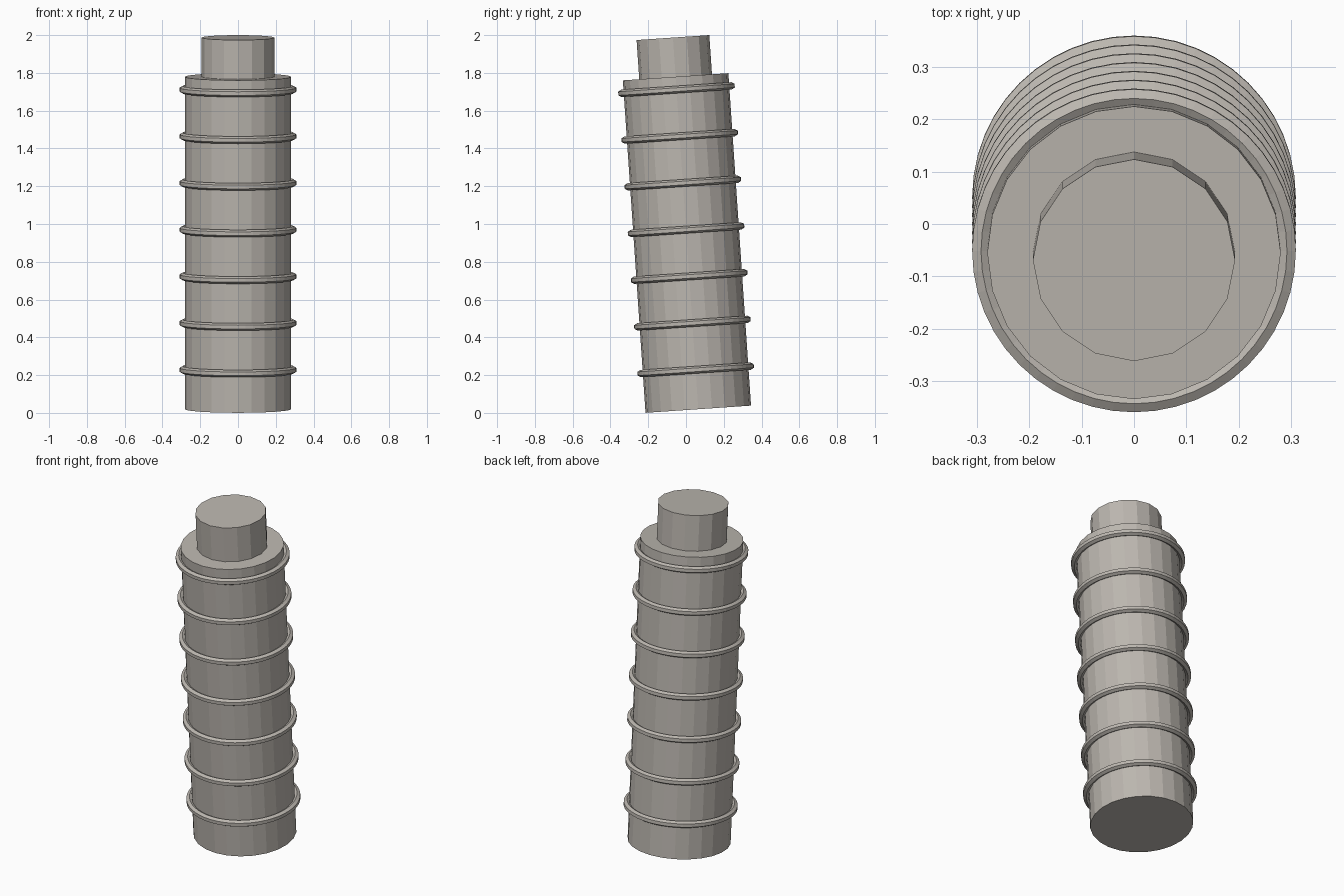
import bpy
import math
from mathutils import Matrix

cube = bpy.data.objects.get("Cube")
if cube:
    bpy.data.objects.remove(cube, do_unlink=True)

# Single stone colour
stone = bpy.data.materials.new("warm_grey_stone")
stone.use_nodes = True
colour = (0.50, 0.47, 0.43, 1)
stone.diffuse_color = colour
stone.node_tree.nodes["Principled BSDF"].inputs["Base Color"].default_value = colour

# Leaning axis of the tower, measured from the centre of its base
LEAN = Matrix.Translation((0, 0.065, 0.0195)) @ Matrix.Rotation(math.radians(3.9), 4, 'X')


def place(name, height):
    obj = bpy.context.object
    obj.name = name
    obj.matrix_world = LEAN @ Matrix.Translation((0, 0, height))
    obj.data.materials.append(stone)


def drum(name, sides, radius, bottom, top):
    bpy.ops.mesh.primitive_cylinder_add(vertices=sides, radius=radius, depth=top - bottom)
    place(name, (bottom + top) / 2)


# Main shaft and the narrower belfry on top
drum("tower_shaft", 24, 0.28, 0, 1.764)
drum("belfry", 16, 0.193, 1.764, 1.972)

# Evenly spaced gallery rings
for i in range(7):
    bpy.ops.mesh.primitive_torus_add(major_radius=0.292, minor_radius=0.0195,
                                     major_segments=48, minor_segments=6)
    ring = bpy.context.object
    # Turn the tube section so an edge points up
    for v in ring.data.vertices:
        r = math.hypot(v.co.x, v.co.y)
        a = math.atan2(v.co.z, r - 0.292) + math.pi / 6
        k = (0.292 + 0.0195 * math.cos(a)) / r
        v.co = (v.co.x * k, v.co.y * k, 0.0195 * math.sin(a))
    place("gallery_ring_%d" % (i + 1), 0.209 + i * 0.2478)
